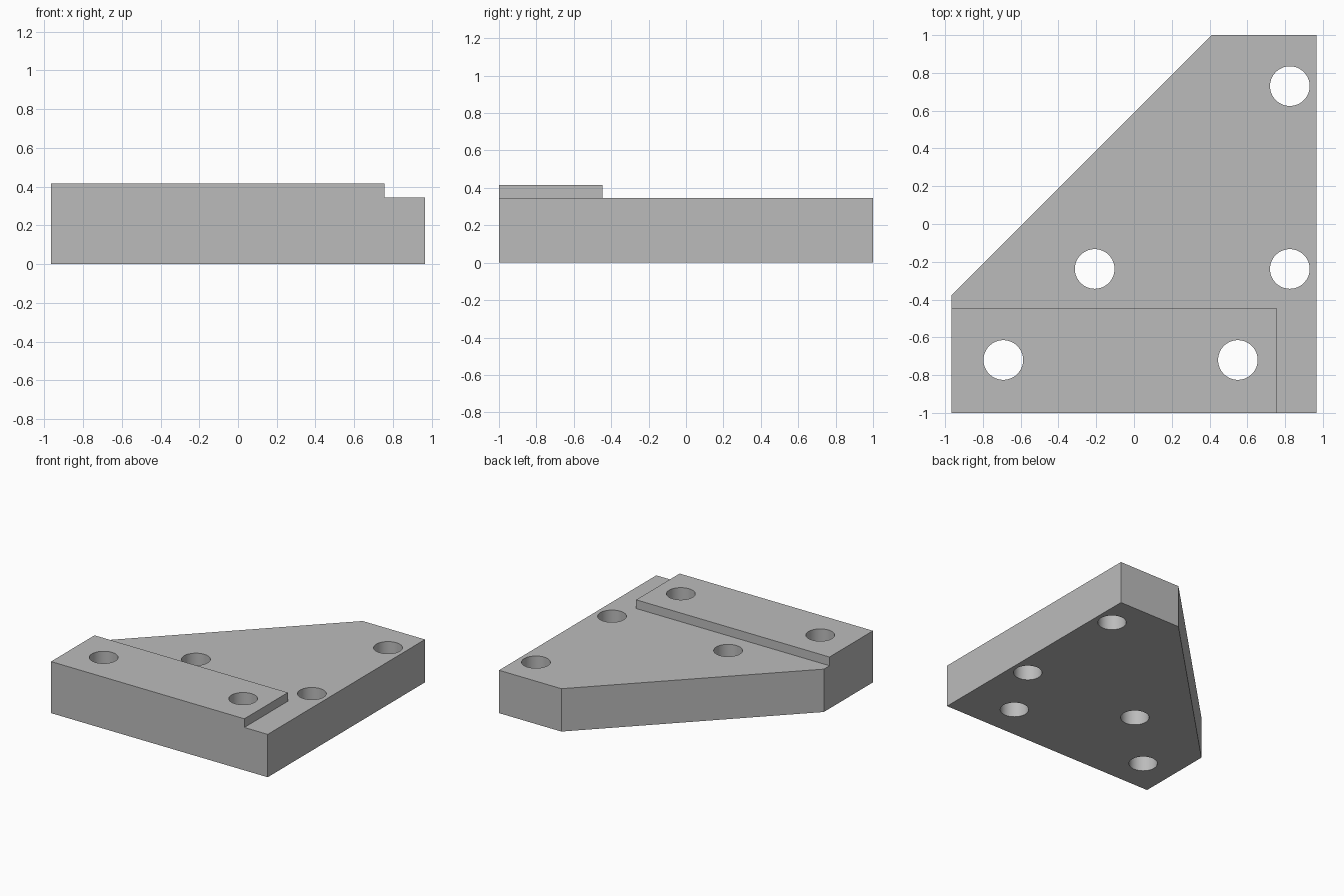
import bpy, bmesh, math

cube = bpy.data.objects.get("Cube")
if cube:
    bpy.data.objects.remove(cube, do_unlink=True)

HALF_X, PLATE_TOP, STEP_TOP = 0.965, 0.345, 0.415
STEP_X, STEP_Y = 0.757, -0.447
HOLE_RADIUS = 0.105

grey = bpy.data.materials.new("plain grey")
grey.use_nodes = True
grey.diffuse_color = (0.5, 0.5, 0.5, 1)
grey.node_tree.nodes["Principled BSDF"].inputs["Base Color"].default_value = (0.5, 0.5, 0.5, 1)


def prism(name, outline, bottom, top):
    """Extrude a counter-clockwise outline upwards into a solid."""
    bm = bmesh.new()
    face = bm.faces.new([bm.verts.new((x, y, bottom)) for x, y in outline])
    result = bmesh.ops.extrude_face_region(bm, geom=[face])
    raised = [v for v in result["geom"] if isinstance(v, bmesh.types.BMVert)]
    bmesh.ops.translate(bm, verts=raised, vec=(0, 0, top - bottom))
    bmesh.ops.recalc_face_normals(bm, faces=bm.faces)
    mesh = bpy.data.meshes.new(name)
    bm.to_mesh(mesh)
    bm.free()
    mesh.materials.append(grey)
    obj = bpy.data.objects.new(name, mesh)
    bpy.context.scene.collection.objects.link(obj)
    return obj


def circle(cx, cy, radius, sides=64):
    angles = [math.tau * i / sides for i in range(sides)]
    return [(cx + radius * math.cos(a), cy + radius * math.sin(a)) for a in angles]


# Corner plate with one sloping edge, at full step height
plate = prism("bracket_plate", [(-HALF_X, -1), (HALF_X, -1), (HALF_X, 1),
                                (0.41, 1), (-HALF_X, -0.375)], 0, STEP_TOP)

# Recess that leaves the raised step along the front
cutters = [prism("recess_cutter", [(STEP_X, -1.2), (1.2, -1.2), (1.2, 1.2),
                                   (-1.2, 1.2), (-1.2, STEP_Y), (STEP_X, STEP_Y)],
                 PLATE_TOP, 0.6)]

# Through holes
holes = [(0.825, 0.73), (0.825, -0.238), (-0.208, -0.238), (-0.692, -0.72), (0.55, -0.72)]
for x, y in holes:
    cutters.append(prism("hole_cutter", circle(x, y, HOLE_RADIUS), -0.2, 0.8))

for cutter in cutters:
    cutter.hide_render = True
    mod = plate.modifiers.new(cutter.name, "BOOLEAN")
    mod.operation = "DIFFERENCE"
    mod.solver = "EXACT"
    mod.object = cutter

# Keep the cut result and drop the cutters
bpy.context.view_layer.update()
depsgraph = bpy.context.evaluated_depsgraph_get()
solid = bpy.data.meshes.new_from_object(plate.evaluated_get(depsgraph))
plate.modifiers.clear()
plate.data = solid
for cutter in cutters:
    bpy.data.objects.remove(cutter, do_unlink=True)

# Smooth hole walls, sharp rims
bpy.ops.object.select_all(action="DESELECT")
plate.select_set(True)
bpy.context.view_layer.objects.active = plate
bpy.ops.object.shade_smooth_by_angle(angle=math.radians(30))
